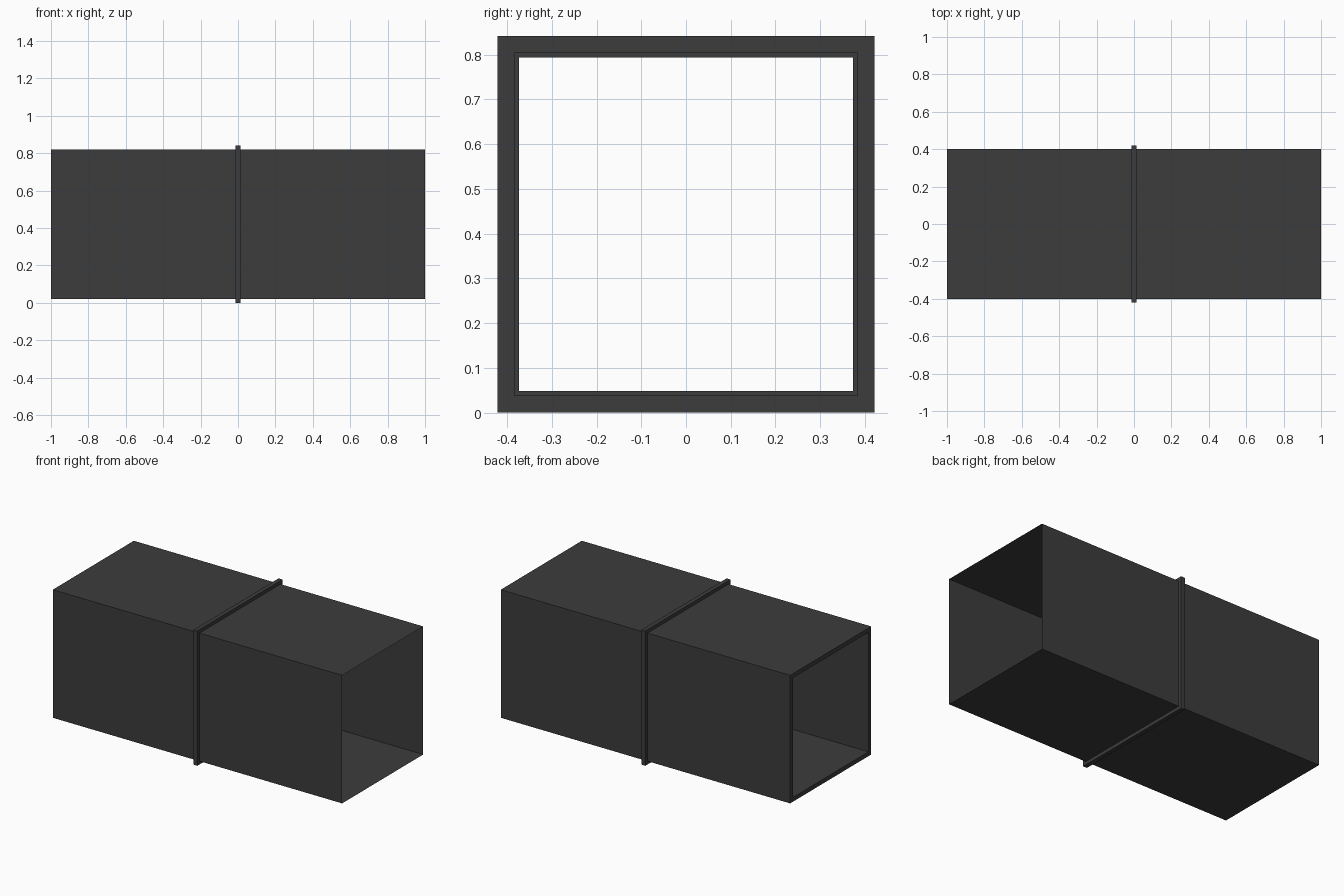
import bpy
import bmesh

cube = bpy.data.objects.get("Cube")
if cube:
    bpy.data.objects.remove(cube, do_unlink=True)

CENTRE_Z = 0.421
OUTER = 0.40

mat = bpy.data.materials.new("dark_grey")
mat.use_nodes = True
colour = (0.045, 0.045, 0.045, 1)
mat.diffuse_color = colour
mat.node_tree.nodes["Principled BSDF"].inputs["Base Color"].default_value = colour


def square_loop(bm, x, half):
    corners = [(-1, -1), (1, -1), (1, 1), (-1, 1)]
    return [bm.verts.new((x, y * half, CENTRE_Z + z * half)) for y, z in corners]


def square_tube(name, sections, closed):
    """Skin a chain of square cross-sections given as (x, half width)."""
    bm = bmesh.new()
    loops = [square_loop(bm, x, half) for x, half in sections]
    pairs = list(zip(loops, loops[1:]))
    if closed:
        pairs.append((loops[-1], loops[0]))
    for a, b in pairs:
        for i in range(4):
            j = (i + 1) % 4
            bm.faces.new((a[i], a[j], b[j], b[i]))
    bmesh.ops.recalc_face_normals(bm, faces=bm.faces)
    mesh = bpy.data.meshes.new(name)
    bm.to_mesh(mesh)
    bm.free()
    mesh.materials.append(mat)
    obj = bpy.data.objects.new(name, mesh)
    bpy.context.collection.objects.link(obj)
    return obj


def ring(name, x0, x1, inner, outer):
    return square_tube(name, [(x0, outer), (x1, outer), (x1, inner), (x0, inner)], True)


# Thick-walled duct half
ring("right_duct", -1, 0, 0.373, OUTER)

# Thin sheet duct half, open at both ends
square_tube("left_duct", [(0, OUTER), (1, OUTER)], False)

# Collar around the joint
ring("joint_collar", -0.0135, 0.0135, 0.383, 0.421)
